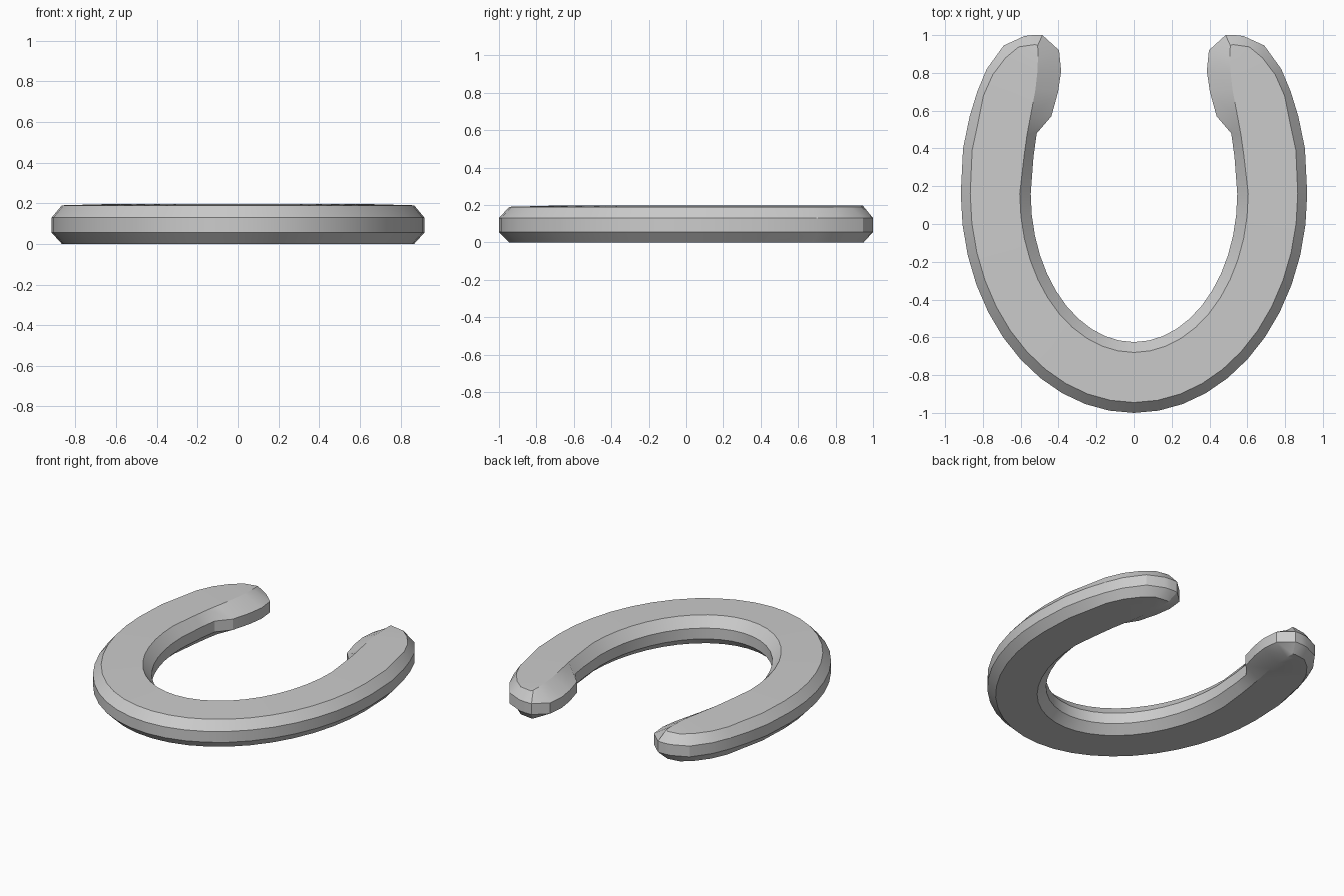
import bpy, bmesh, math

if "Cube" in bpy.data.objects:
    bpy.data.objects.remove(bpy.data.objects["Cube"])

CY = 0.16   # height of the widest point of the shoe
STEPS = 11

# Stations along one arm: outer rim, outer face edge, inner face edge, inner rim
stations = []
for i in range(STEPS + 1):
    t = math.pi / 2 * i / STEPS
    stations.append([(a * math.sin(t), CY - b * math.cos(t))
                     for a, b in ((0.917, 1.16), (0.867, 1.105), (0.605, 0.84), (0.547, 0.785))])

# Upper arm and thickened heel
stations += [
    [(.905, .40), (.857, .39), (.582, .36), (.532, .36)],
    [(.870, .57), (.825, .54), (.566, .475), (.515, .48)],
    [(.830, .70), (.797, .68), (.550, .56), (.438, .57)],
    [(.780, .82), (.748, .79), (.522, .71), (.402, .70)],
    [(.690, .945), (.680, .88), (.512, .80), (.386, .81)],
    [(.580, .995), (.610, .938), (.508, .89), (.397, .92)],
    [(.535, 1.0), (.525, .95), (.510, .945), (.485, 1.0)],
]

# Octagonal cross-section: station point index and height
section = [(0, .055), (0, .13), (1, .19), (2, .197), (3, .13), (3, .055), (2, 0), (1, 0)]

bm = bmesh.new()
rings = [[bm.verts.new((*s[k], z)) for k, z in section] for s in stations]
for a, b in zip(rings, rings[1:]):
    for j in range(8):
        k = (j + 1) % 8
        bm.faces.new((a[j], a[k], b[k], b[j]))
# Heel end: cap strips
e = rings[-1]
for q in ((0, 1, 4, 5), (1, 2, 3, 4), (0, 5, 6, 7)):
    bm.faces.new([e[i] for i in q])

# Mirror the second arm and weld at the toe
geom = bm.verts[:] + bm.edges[:] + bm.faces[:]
bmesh.ops.mirror(bm, geom=geom, axis='X', merge_dist=0.0001)
bmesh.ops.remove_doubles(bm, verts=bm.verts[:], dist=0.0001)
bmesh.ops.recalc_face_normals(bm, faces=bm.faces[:])

mesh = bpy.data.meshes.new("horseshoe")
bm.to_mesh(mesh)
bm.free()
shoe = bpy.data.objects.new("horseshoe", mesh)
bpy.context.collection.objects.link(shoe)
bpy.context.view_layer.objects.active = shoe
shoe.select_set(True)
bpy.ops.object.shade_smooth_by_angle(angle=math.radians(25))
